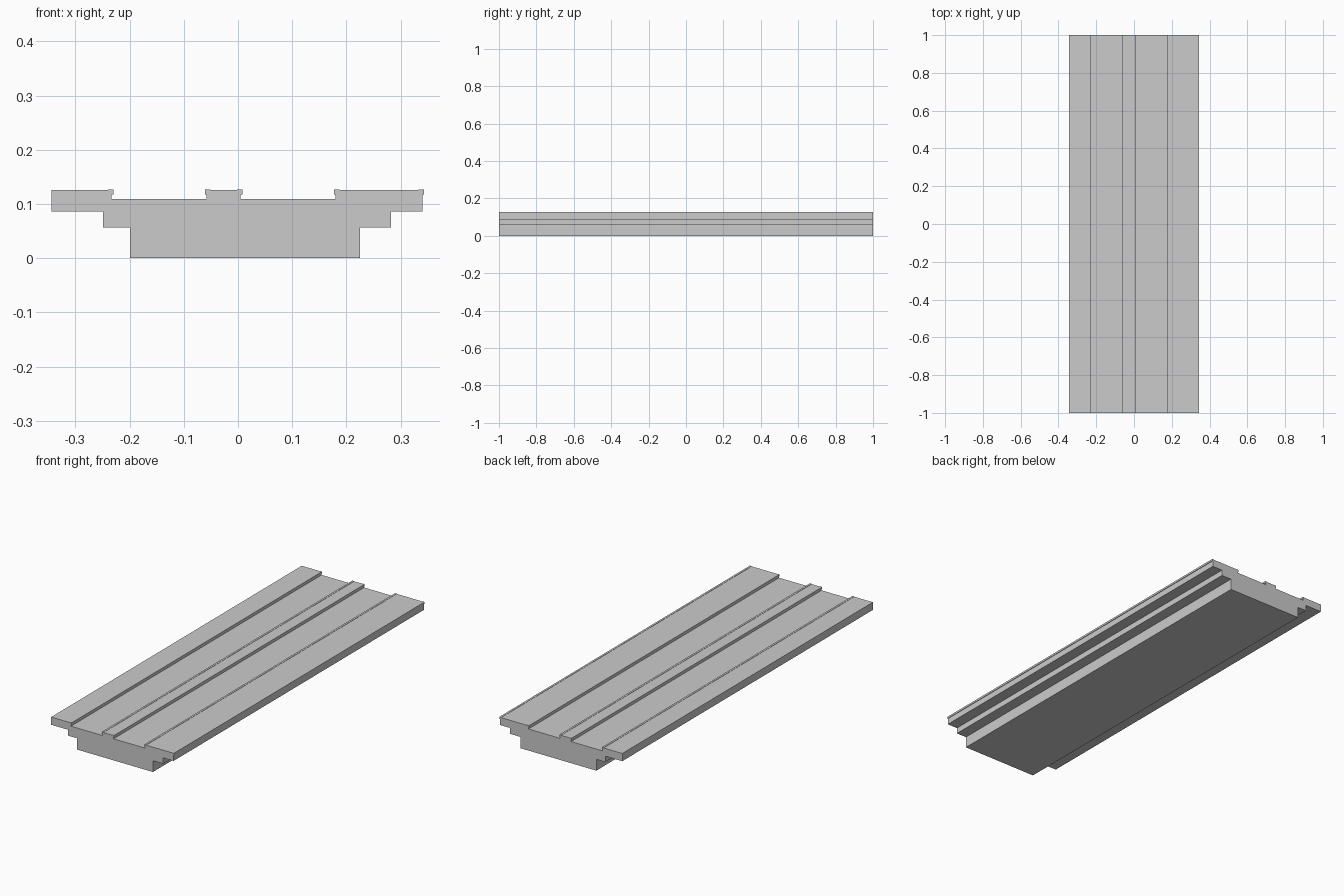
import bpy, bmesh

if "Cube" in bpy.data.objects:
    bpy.data.objects.remove(bpy.data.objects["Cube"])

DECK, LIP_TOP, LIP_BOTTOM, BED = 0.1255, 0.1268, 0.117, 0.109


def lip(x, d, foot):
    """Overhanging edge strip with its tip at x, facing d; runs from deck to foot."""
    return [(x - 0.010 * d, DECK), (x - 0.010 * d, LIP_TOP), (x, LIP_TOP),
            (x, LIP_BOTTOM), (x - 0.003 * d, LIP_BOTTOM), (x - 0.003 * d, foot)]


def extrude_profile(name, pts, length):
    bm = bmesh.new()
    face = bm.faces.new([bm.verts.new((x, -length / 2, z)) for x, z in pts])
    new = bmesh.ops.extrude_face_region(bm, geom=[face])["geom"]
    verts = [g for g in new if isinstance(g, bmesh.types.BMVert)]
    bmesh.ops.translate(bm, verts=verts, vec=(0, length, 0))
    bmesh.ops.recalc_face_normals(bm, faces=bm.faces)
    mesh = bpy.data.meshes.new(name)
    bm.to_mesh(mesh)
    bm.free()
    obj = bpy.data.objects.new(name, mesh)
    bpy.context.collection.objects.link(obj)
    return obj


# Stepped underside on the left, up to the left deck edge
profile = [(-0.199, 0), (-0.199, 0.057), (-0.249, 0.057),
           (-0.249, 0.0865), (-0.344, 0.0865), (-0.344, DECK)]

# Two sunken beds, each between a pair of overhanging lips
for left, right in ((-0.230, -0.061), (0.008, 0.177)):
    profile += lip(left, 1, BED) + lip(right, -1, BED)[::-1]

# Right deck edge and stepped underside on the right
profile += lip(0.343, 1, 0.0865)
profile += [(0.282, 0.0865), (0.282, 0.057), (0.225, 0.057), (0.225, 0)]

extrude_profile("platform_slab", profile, 2.0)
